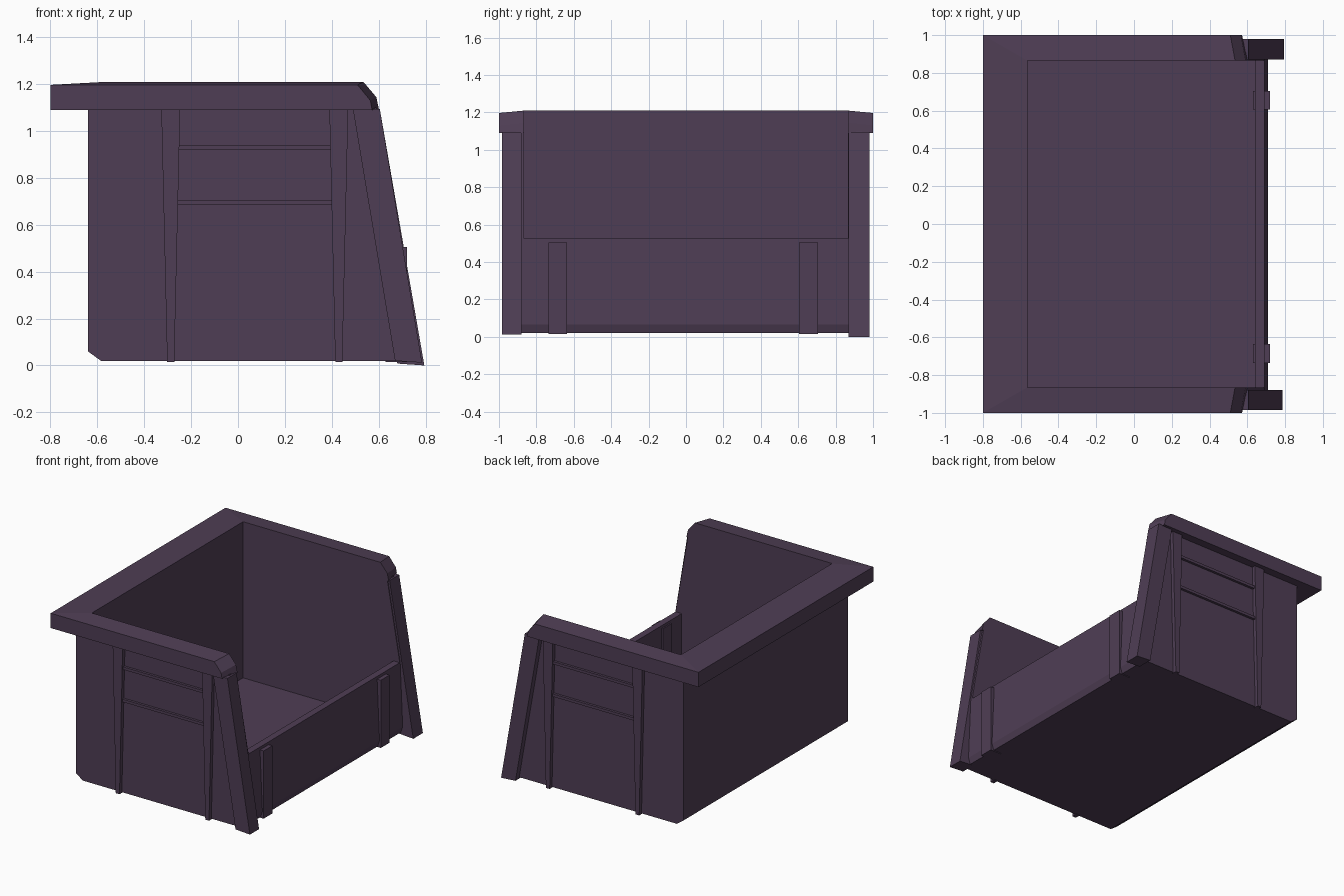
import bpy, bmesh

if "Cube" in bpy.data.objects:
    bpy.data.objects.remove(bpy.data.objects["Cube"])

mat = bpy.data.materials.new("dark plum plastic")
mat.diffuse_color = (0.078, 0.048, 0.09, 1)
mat.use_nodes = True
mat.node_tree.nodes["Principled BSDF"].inputs["Base Color"].default_value = mat.diffuse_color


def finish(name, bm):
    bmesh.ops.recalc_face_normals(bm, faces=bm.faces)
    me = bpy.data.meshes.new(name)
    bm.to_mesh(me)
    bm.free()
    me.materials.append(mat)
    ob = bpy.data.objects.new(name, me)
    bpy.context.collection.objects.link(ob)
    return ob


def loft(name, rings):
    """Join equal-length point rings into a closed solid."""
    bm = bmesh.new()
    vs = [[bm.verts.new(p) for p in r] for r in rings]
    n = len(rings[0])
    for a, b in zip(vs, vs[1:]):
        for i in range(n):
            j = (i + 1) % n
            bm.faces.new((a[i], a[j], b[j], b[i]))
    bm.faces.new(vs[0])
    bm.faces.new(vs[-1])
    return finish(name, bm)


def extrude_y(name, profile, y0, y1):
    """Extrude an (x, z) profile between two y positions."""
    return loft(name, [[(x, y, z) for x, z in profile] for y in (y0, y1)])


def box(name, x0, x1, y0, y1, z0, z1):
    return extrude_y(name, [(x0, z0), (x1, z0), (x1, z1), (x0, z1)], y0, y1)


# Floor and back wall as one L-shaped section
extrude_y("floor_and_back_wall",
          [(-0.64, 1.1), (-0.64, 0.06), (-0.585, 0.02), (0.66, 0.02),
           (0.66, 0.08), (-0.565, 0.08), (-0.565, 1.1)], -0.87, 0.87)

# Low front wall, slightly sloped, with a chamfered foot
extrude_y("front_wall",
          [(0.64, 0.02), (0.695, 0.02), (0.71, 0.065), (0.69, 0.525), (0.64, 0.525)],
          -0.88, 0.88)

# Front wall ribs
for side, y0, y1 in (("left", -0.735, -0.635), ("right", 0.605, 0.705)):
    box("front_rib_" + side, 0.63, 0.72, y0, y1, 0.015, 0.505)

for side, s in (("left", -1), ("right", 1)):
    # Side wall
    extrude_y("side_wall_" + side,
              [(-0.64, 1.1), (-0.64, 0.06), (-0.585, 0.02), (0.69, 0.02),
               (0.69, 0.525), (0.59, 1.1)], s * 0.865, s * 0.94)
    # Tapered vertical ribs
    for k, cx in (("back", -0.287), ("front", 0.43)):
        extrude_y(f"side_rib_{k}_{side}",
                  [(cx - 0.015, 0.015), (cx + 0.015, 0.015),
                   (cx + 0.04, 1.09), (cx - 0.04, 1.09)], s * 0.93, s * 0.967)
    # Horizontal strips between the ribs
    for k, z in (("lower", 0.685), ("upper", 0.92)):
        box(f"side_strip_{k}_{side}", -0.26, 0.41, s * 0.93, s * 0.958, z, z + 0.02)

# Slanted corner posts
for side, y0, y1, x, z in (("left", -0.985, -0.88, 0.785, 0.012),
                           ("right", 0.87, 0.98, 0.795, 0.0)):
    extrude_y("corner_post_" + side,
              [(0.49, 1.095), (0.605, 1.095), (x, z), (x - 0.115, z + 0.008)], y0, y1)


# U-shaped rim with sloped top and chamfered front ends
def station(s, xo, xi, xob, xib, zo, zi):
    return [(xob, s * 1.0, 1.09), (xo, s * 1.0, zo),
            (xi, s * 0.865, zi), (xib, s * 0.865, 1.09)]


half = [(0.565, 0.59, 0.572, 0.602, 1.13, 1.145),
        (0.51, 0.535, 0.51, 0.535, 1.197, 1.21),
        (-0.8, -0.565, -0.8, -0.565, 1.197, 1.21)]
loft("rim", [station(-1, *h) for h in half] + [station(1, *h) for h in reversed(half)])
